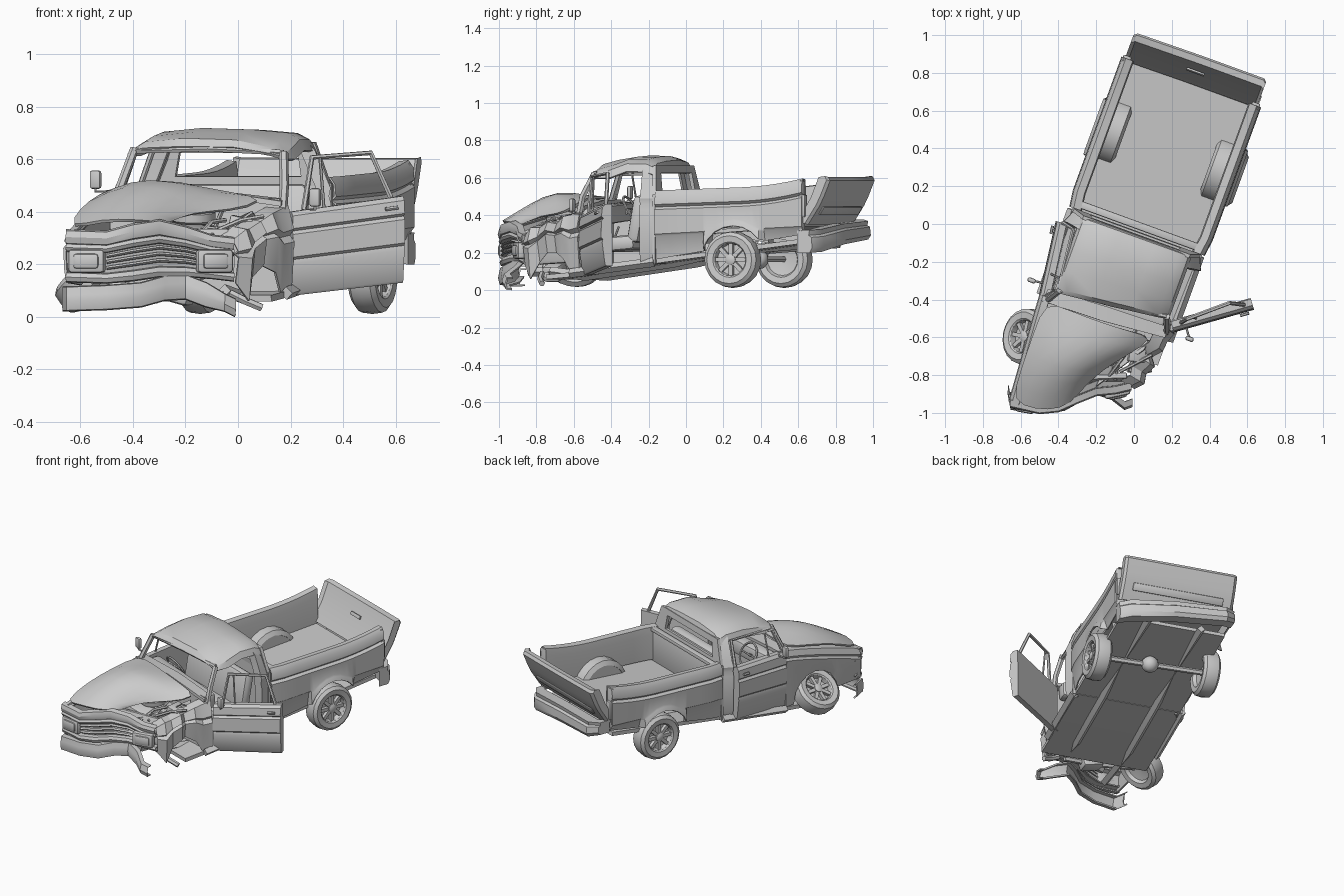
import bpy, bmesh, math, random
from mathutils import Vector, Matrix, Euler

if "Cube" in bpy.data.objects:
    bpy.data.objects.remove(bpy.data.objects["Cube"])

random.seed(4)
ROT = Matrix.Rotation(math.radians(-20), 4, 'Z')   # the truck stands turned by 20 degrees


def L(u, v, z):
    """Truck frame (u right, v back) to world."""
    return ROT @ Vector((u, v, z))


def lerp(a, b, t):
    return a + (b - a) * t


def finish(name, bm, bevel=0, thick=0, sub=0):
    bmesh.ops.recalc_face_normals(bm, faces=bm.faces)
    me = bpy.data.meshes.new(name)
    bm.to_mesh(me)
    bm.free()
    ob = bpy.data.objects.new(name, me)
    bpy.context.collection.objects.link(ob)
    if sub:
        m = ob.modifiers.new("sub", 'SUBSURF')
        m.levels = m.render_levels = sub
    if thick:
        m = ob.modifiers.new("solid", 'SOLIDIFY')
        m.thickness, m.offset = thick, 0
    if bevel:
        m = ob.modifiers.new("bevel", 'BEVEL')
        m.width, m.segments = bevel, 2
    return ob


def grid(name, rows, thick=.012, sub=0, closed=False, caps=False):
    """Skin a list of equally long point rows."""
    bm = bmesh.new()
    vs = [[bm.verts.new(p) for p in r] for r in rows]
    n = len(rows[0])
    for a, b in zip(vs, vs[1:]):
        for j in range(n if closed else n - 1):
            k = (j + 1) % n
            bm.faces.new((a[j], a[k], b[k], b[j]))
    if caps:
        bm.faces.new(vs[0])
        bm.faces.new(vs[-1])
    return finish(name, bm, 0, thick, sub)


def box(name, c, size, rot=(0, 0, 0), bevel=.006):
    bm = bmesh.new()
    M = ROT @ Matrix.Translation(c) @ Euler([math.radians(a) for a in rot]).to_matrix().to_4x4()
    bmesh.ops.create_cube(bm, size=1, matrix=M @ Matrix.Diagonal((*size, 1)))
    return finish(name, bm, bevel)


def tube(name, pts, r, res=1):
    cu = bpy.data.curves.new(name, 'CURVE')
    cu.dimensions, cu.bevel_depth, cu.bevel_resolution, cu.use_fill_caps = '3D', r, res, True
    sp = cu.splines.new('POLY')
    sp.points.add(len(pts) - 1)
    for p, q in zip(sp.points, pts):
        p.co = (*q, 1)
    ob = bpy.data.objects.new(name, cu)
    bpy.context.collection.objects.link(ob)


def lathe(bm, prof, M, n=20):
    rings = [[bm.verts.new(M @ Vector((r * math.cos(2 * math.pi * k / n), r * math.sin(2 * math.pi * k / n), a)))
              for k in range(n)] for r, a in prof]
    for a, b in zip(rings, rings[1:]):
        for k in range(n):
            bm.faces.new((a[k], a[(k + 1) % n], b[(k + 1) % n], b[k]))
    bm.faces.new(rings[0])
    bm.faces.new(rings[-1])


def wheel(name, c, s, tilt=0, steer=0):
    M = ROT @ Matrix.Translation(c) @ Matrix.Rotation(math.radians(steer), 4, 'Z') \
        @ Matrix.Rotation(s * math.radians(90 - tilt), 4, 'Y')
    bm = bmesh.new()
    lathe(bm, [(.03, -.02), (.085, -.03), (.095, -.052), (.128, -.056), (.147, -.04), (.152, 0), (.147, .04),
               (.128, .056), (.095, .052), (.088, .045), (.082, .012), (.03, .01), (.028, .042), (.015, .048)], M)
    for k in range(8):
        S = M @ Matrix.Rotation(k * math.pi / 4, 4, 'Z') @ Matrix.Translation((.054, 0, .026))
        bmesh.ops.create_cube(bm, size=1, matrix=S @ Matrix.Diagonal((.062, .022, .022, 1)))
    return finish(name, bm)


# wheels and axles
wheel("rear_right_wheel", (.395, .41, .163), 1)
wheel("rear_left_wheel", (-.315, .445, .163), -1)
wheel("front_left_wheel", (-.32, -.755, .145), -1, 48, 8)
tube("rear_axle", [L(-.3, .445, .165), L(.38, .41, .165)], .018)
bm = bmesh.new()
bmesh.ops.create_icosphere(bm, subdivisions=2, radius=.055, matrix=ROT @ Matrix.Translation((.05, .43, .165)))
finish("rear_differential", bm)
tube("front_axle", [L(-.28, -.76, .13), L(0, -.74, .09), L(.2, -.72, .08)], .018)
tube("broken_spindle", [(-.03, -.77, .09), (.03, -.78, .06), (.09, -.77, .035)], .016)
box("front_crossmember", (.02, -.74, .1), (.14, .1, .09), (0, 15, 0), .02)

# bed sides with wheel arches
C, HW, AV = .028, .382, .425
bed_v = [-.03, .06, .15, .21] + [AV - .175 * math.cos(math.pi * k / 10) for k in range(11)] + [.66, .73, .81]


def rail(v):
    return .53 + .035 * v + .035 * max(0, (v - .45) / .36) ** 2


def bed_side(name, s):
    rows = []
    for v in bed_v:
        zt, w = rail(v), HW - .012 * (v < 0)
        zb, d = lerp(.165, .30, (v + .03) / .84), abs(v - AV)
        arch = .165 + math.sqrt(max(0, .178 ** 2 - d * d)) if d < .178 else 0
        flare = .022 if arch > zb else -.02
        zb = max(zb, arch)
        zm = max(.29 + .05 * v, zb + .025)
        sec = [(-.055, .31 + .06 * v), (-.055, zt - .05), (-.05, zt - .004), (-.015, zt), (.002, zt - .025),
               (.006, zt - .07), (-.008, zt - .085), (.008, zt - .1), (.006, zm + .012), (max(-.004, flare - .01), zm), (flare, zb)]
        rows.append([L(C + s * (w + o), v, z) for o, z in sec])
    grid(name, rows, .008)
    # end post and wheel tub
    box(name + "_end_post", (C + s * (HW - .025), .8, .45), (.05, .02, .27))
    tub = []
    for o in (-.14, -.125, -.05):
        r = .16 if o > -.14 else .135
        tub.append([L(C + s * (HW + o), AV + r * math.cos(math.pi * k / 10) * 1.1, .25 + r * 1.15 * math.sin(math.pi * k / 10))
                    for k in range(11)])
    grid(name + "_wheel_tub", tub, .004)
    grid(name + "_tub_face", [tub[0], [L(C + s * (HW - .14), AV, .28)] * 11], 0)


bed_side("right_bed_side", 1)
bed_side("left_bed_side", -1)
grid("bed_floor", [[L(-.31, -.02, .29), L(.365, -.02, .29)], [L(-.31, .8, .35), L(.365, .8, .35)]], .02)
box("bed_front_wall", (C, -.005, .41), (.7, .025, .23))
box("bed_front_lip", (C, 0, .515), (.68, .04, .025))
grid("underbody", [[L(-.32, v, z), L(.375, v, z)] for v, z in ((-.66, .07), (-.5, .085), (0, .16), (.78, .26))], .025)
for u in (-.15, .2):
    tube("frame_rail", [L(u, -.95 if u < 0 else -.7, .1), L(u, -.5, .075), L(u, 0, .145), L(u, .3, .21), L(u, .82, .25)], .025, 0)

# tailgate hanging open, and rear bumper
tg = [(.80, .37), (.835, .35), (.90, .45), (.925, .50), (.96, .585), (.95, .605), (.915, .60), (.87, .49)]
grid("tailgate", [[L(u, v - k, z + k * .3) for v, z in tg] for u, k in ((-.345, .02), (-.325, .005), (.03, 0), (.385, 0), (.4, .015))],
     0, closed=True, caps=True)
box("tailgate_trim", (.03, .89, .425), (.6, .012, .05), (-31, 0, 0))
box("tailgate_latch", (.03, .868, .52), (.1, .012, .022), (-22, 0, 0), .003)
rb = [(-.05, -.055), (.02, -.055), (.035, -.03), (.03, .02), (.015, .03), (.02, .055), (-.05, .055)]
grid("rear_bumper", [[L(u, vc + a, zc + b * k) for a, b in rb] for u, vc, zc, k in
                     ((-.345, .87, .335, .75), (-.28, .915, .32, .9), (.05, .9, .30, 1), (.34, .875, .265, 1.1), (.405, .83, .26, 1.1))],
     0, closed=True, caps=True)
for u, z in ((-.335, .44), (.39, .45)):
    box("tail_light", (u, .815, z), (.045, .02, .12))

# cab roof
us = [(-.31, -.075), (-.295, -.035), (-.25, -.008), (-.1, .006), (.1, .0), (.24, -.012), (.285, -.035), (.30, -.075)]
rv = [(0, .645), (.03, .685), (.15, .705), (.45, .706), (.72, .69), (.95, .668), (1, .642)]
rows = []
for t, z in rv:
    front = lambda u: lerp(-.48, -.41, (u + .31) / .61)
    rows.append([L(.04 + u, lerp(-.055, front(u), t), max(z + d * (.5 if t in (0, 1) else 1), .615)
                   - .018 * (t > .5) * (u > .2)) for u, d in us])
grid("roof", rows, .014)

# rear wall with window opening, pillars
outer = [(-.33, .50), (.39, .50), (.335, .665), (-.265, .665)]
inner = [(-.235, .535), (.275, .535), (.265, .625), (-.215, .625)]
grid("rear_window_frame", [[L(u, -.04 - .12 * (z - .5), z) for u, z in r] for r in (outer, inner)], .02, closed=True)
grid("cab_back", [[L(-.335, -.04, z), L(.395, -.04, z)] for z in (.14, .51)], .015)
for name, s in (("left_rear_pillar", -1), ("right_rear_pillar", 1)):
    sec = [(.355, .13, -.12), (.378, .2, -.12), (.38, .43, -.12), (.372, .46, -.12), (.378, .49, -.12), (.36, .53, -.12),
           (.318, .63, -.125), (.295, .66, -.13)]
    grid(name, [[L(C + .004 + s * (w - .03 * (k == 2) - .05 * (k == 0)), v + (0, .01, .075, .08)[k + 0] * (1 - (z > .6) * .2), z)
                 for w, z, v in sec] for k in (0, 1, 2)], .014)
tube("left_windshield_pillar", [L(-.25, -.465, .64), L(-.29, -.53, .48)], .017)
tube("right_windshield_pillar", [L(.33, -.40, .625), L(.355, -.46, .50), L(.355, -.48, .40), L(.36, -.48, .1)], .018)
tube("windshield_header", [L(-.25, -.465, .632), L(.04, -.44, .64), L(.33, -.40, .625)], .012)
for u, r in ((-.335, 0), (.385, 0)):
    tube("door_sill", [L(u, -.52, .09), L(u, -.04, .15)], .025, 0)
grid("firewall", [[L(-.32, -.53, z), L(.35, -.49, z)] for z in (.09, .45)], .02)
grid("cowl", [[L(-.32, -.55, .475), L(.02, -.54, .48), L(.36, -.51, .43)], [L(-.31, -.48, .475), L(.02, -.46, .47), L(.35, -.45, .44)]], .02)

# interior
box("dashboard", (.02, -.44, .405), (.62, .09, .1), (0, 3, 0), .02)
box("seat_cushion", (.03, -.27, .25), (.62, .19, .08), (5, 0, 0), .025)
box("seat_back", (.03, -.165, .38), (.62, .07, .25), (-10, 0, 0), .025)
tube("steering_column", [L(-.15, -.45, .38), L(-.15, -.37, .43)], .01)
W = ROT @ Matrix.Translation((-.15, -.365, .435)) @ Matrix.Rotation(math.radians(-60), 4, 'X')
ring = [W @ Vector((.075 * math.cos(k * math.pi / 10), .075 * math.sin(k * math.pi / 10), 0)) for k in range(21)]
tube("steering_wheel", ring, .007)
tube("steering_wheel_spoke", [ring[0], ring[10]], .006)
tube("gear_lever", [L(.05, -.42, .2), L(.06, -.36, .34)], .006)


# doors: shut on the left, swung open on the right
def door(name, p0, p1, out, bot, top, frame):
    p0, p1, out = Vector(p0), Vector(p1), Vector(out).normalized()

    def P(t, o, f):
        q = p0.lerp(p1, t) + out * o
        return Vector((q.x, q.y, lerp(lerp(*bot, t), lerp(*top, t), f)))
    sec = [(-.04, 1), (-.005, 1), (.012, .95), (.018, .8), (.006, .77), (.018, .73), (.02, .46), (.01, .43), (.014, .38),
           (-.002, .03), (-.01, 0), (-.045, 0)]
    grid(name, [[P(t, o, f) for o, f in sec] for t in (0, .5, 1)], 0, closed=True, caps=True)
    tube(name + "_window_frame", [P(t, o, 1) + Vector((0, 0, dz)) for t, o, dz in frame], .011)
    tube(name + "_vent_bar", [P(.3, -.02, 1), P(.27, frame[1][1], 1) + Vector((0, 0, frame[1][2]))], .006)
    tube(name + "_handle", [P(.82, .03, .88), P(.93, .03, .88)], .008)
    a = P(.16, .015, 1)
    m = a + out * .06 + Vector((0, 0, .045))
    tube(name + "_mirror_arm", [a, a + out * .06, m], .006)
    bm = bmesh.new()
    bmesh.ops.create_cube(bm, size=1, matrix=Matrix.Translation(m) @ ROT @ Matrix.Diagonal((.045, .025, .07, 1)))
    finish(name + "_mirror", bm, .01)


door("left_door", L(-.325, -.52, 0).xyz, L(-.375, -.125, 0).xyz, L(-1, -.12, 0), (.10, .14), (.475, .49),
     [(.0, -.02, 0), (.13, -.075, .15), (.95, -.08, .155), (1, -.02, 0)])
door("right_door", (.205, -.555, 0), (.63, -.435, 0), (.28, -.96, 0), (.08, .13), (.40, .46),
     [(.12, -.02, 0), (.2, -.03, .195), (.74, -.05, .18), (.9, -.02, 0)])

# left front fender with arch
rows = []
for v in [-.52, -.56] + [-.755 + .17 * math.cos(math.pi * k / 8) for k in range(9)] + [-.98, -1.06, -1.11]:
    t = (-.52 - v) / .59
    d = abs(v + .755)
    arch = .11 + math.sqrt(max(0, .17 ** 2 - d * d))
    zb = max(lerp(.1, .13, t), arch if d < .17 else 0)
    u, zt = lerp(-.315, -.275, t), lerp(.485, .33, t ** 1.2)
    sec = [(.03, zt), (-.005, zt - .008), (-.02, zt - .04), (-.012, zt - .055), (-.024, zt - .07), (-.02, max(zt - .15, zb + .015)), (-.012, zb)]
    rows.append([L(u + o, v, z) for o, z in sec])
grid("left_front_fender", rows, .01)

# crushed right fender
path = [(-.02, -.855, .29, .13), (.03, -.83, .33, .06), (.04, -.78, .33, .15), (.085, -.74, .36, .2), (.07, -.69, .35, .2),
        (.13, -.655, .39, .17), (.15, -.61, .40, .09), (.19, -.565, .42, .08)]
grid("right_front_fender", [[Vector((x - .05, y + .03, zt + .01)), Vector((x, y, zt)),
      Vector((x + .02, y - .015, lerp(zt, zb, .25))), Vector((x + .005, y, lerp(zt, zb, .32))),
      Vector((x + .022, y - .012, lerp(zt, zb, .4))), Vector((x + .01, y, zb))] for x, y, zt, zb in path], .01)

# buckled hood
hood = [[(-.65, -.94, .33), (-.6, -.78, .41), (-.53, -.58, .46), (-.47, -.4, .49)],
        [(-.52, -.98, .37), (-.47, -.83, .47), (-.41, -.67, .53), (-.34, -.46, .50)],
        [(-.39, -.98, .365), (-.33, -.85, .44), (-.26, -.71, .545), (-.18, -.52, .49)],
        [(-.30, -.91, .36), (-.24, -.82, .38), (-.13, -.70, .475), (-.02, -.57, .47)],
        [(-.29, -.87, .35), (-.17, -.77, .40), (-.04, -.69, .40), (.12, -.60, .44)]]
grid("hood", [[Vector(p) for p in r] for r in hood], .012, 1)

# grille panel, bars and headlights
nose = [(-.655, -.945, .30, .15), (-.5, -.98, .295, .145), (-.4, -.97, .32, .155), (-.3, -.925, .335, .17), (-.2, -.885, .315, .17),
        (-.1, -.875, .285, .16), (-.015, -.855, .275, .15)]


def band(name, f0, f1, off, part=nose):
    sec = [(.02, 0), (-.012, .1), (-.018, .5), (-.012, .9), (.02, 1)]
    grid(name, [[Vector((x, y + o + off, lerp(zb, zt, lerp(f0, f1, f)))) for o, f in sec] for x, y, zt, zb in part], .008)


band("nose_header_panel", .85, 1.2, -.005)
band("grille_top_bar", .68, .84, 0)
band("grille_lower_panel", -.1, .12, .005)
band("grille_backing", .05, .75, .035)
for f in (.25, .4, .55):
    band("grille_bar", f, f + .05, .01, nose[1:6])
for name, x, y, a in (("left_headlight", -.575, -.965, -10), ("right_headlight", -.09, -.89, 12)):
    M = Matrix.Translation((x, y, .212)) @ Matrix.Rotation(math.radians(a), 4, 'Z')
    for part, sx, sy, sz, dy in (("_bezel", .14, .05, .09, 0), ("_lens", .1, .03, .06, -.02)):
        bm = bmesh.new()
        bmesh.ops.create_cube(bm, size=1, matrix=M @ Matrix.Translation((0, dy, 0)) @ Matrix.Diagonal((sx, sy, sz, 1)))
        finish(name + part, bm, .014)

# bent front bumper
bp = [(-.665, -.88, .07), (-.65, -.965, .07), (-.5, -.985, .075), (-.37, -.97, .085), (-.28, -.92, .11), (-.2, -.885, .115),
      (-.12, -.91, .085), (-.05, -.965, .055), (-.01, -.95, .035)]
fs = [(.02, -.045), (-.008, -.042), (-.015, -.01), (-.01, .012), (-.005, .04), (.025, .042)]
grid("front_bumper", [[Vector((x, y + a, z + b * (1 if i < 7 else .7))) for a, b in fs] for i, (x, y, z) in enumerate(bp)], .01)

# engine bay wreckage
box("engine_block", (.04, -.7, .25), (.2, .24, .2), (4, 6, 8), .02)
box("radiator", (.05, -.86, .25), (.42, .03, .17), (-12, 0, 22), .005)
box("battery", (.24, -.63, .33), (.09, .11, .1), (0, 12, 15), .006)
bm = bmesh.new()
lathe(bm, [(.07, 0), (.085, .01), (.085, .04), (.07, .05), (.02, .06)], Matrix.Translation((-.17, -.66, .36)) @ Matrix.Rotation(.15, 4, 'X'))
finish("air_cleaner", bm)
for k in range(6):
    a = Vector((random.uniform(-.2, 0), random.uniform(-.84, -.76), random.uniform(.28, .34)))
    b = Vector((random.uniform(-.08, .12), random.uniform(-.7, -.6), random.uniform(.34, .41)))
    tube("loose_strut", [a, a.lerp(b, .5) + Vector((0, 0, random.uniform(-.03, .03))), b], .009)
grid("crumpled_inner_fender", [[Vector((-.2 + .085 * i + .02 * (j % 2), -.86 + .065 * i + .04 * j, .28 + .03 * i + .03 * ((i + j) % 2)))
                                for j in range(3)] for i in range(4)], .008)

# bake modifiers and curves, then smooth soft edges
bpy.ops.object.select_all(action='SELECT')
bpy.context.view_layer.objects.active = bpy.context.selected_objects[0]
bpy.ops.object.convert(target='MESH')
bpy.ops.object.shade_smooth_by_angle(angle=math.radians(32))
